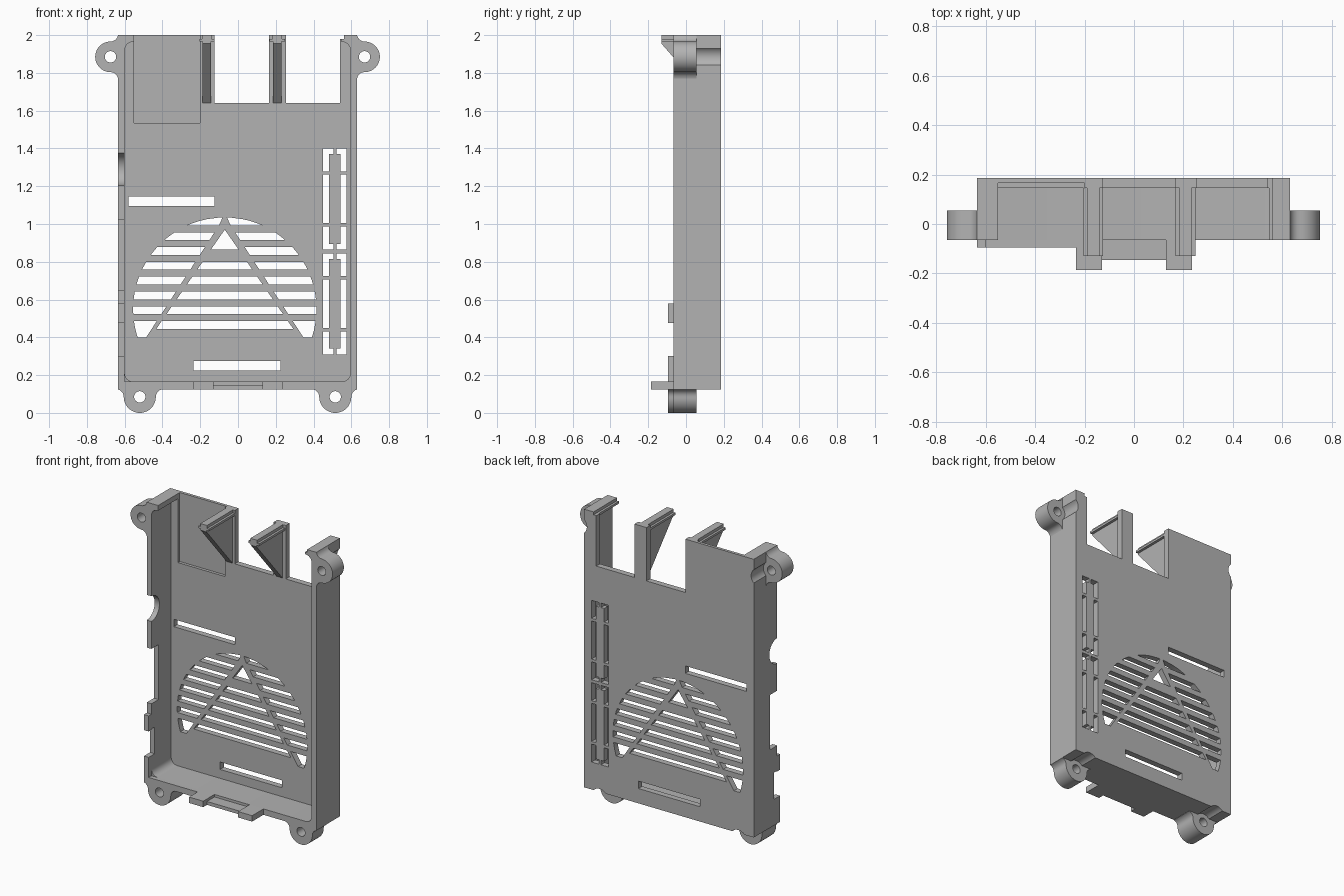
import bpy, bmesh
from math import sin, cos, pi, sqrt, atan2, radians
from mathutils import Vector

cube = bpy.data.objects.get("Cube")
if cube:
    bpy.data.objects.remove(cube, do_unlink=True)

grey = bpy.data.materials.new("matte grey")
grey.use_nodes = True
COLOUR = (0.45, 0.45, 0.45, 1)
grey.diffuse_color = COLOUR
grey.node_tree.nodes["Principled BSDF"].inputs["Base Color"].default_value = COLOUR


def prisms(name, outlines, lo, hi, axis="y"):
    """Extrude outlines: (x, z) pairs along y, or (y, z) pairs along x."""
    bm = bmesh.new()
    for outline in outlines:
        place = (lambda p: (p[0], lo, p[1])) if axis == "y" else (lambda p: (lo, *p))
        face = bm.faces.new([bm.verts.new(place(p)) for p in outline])
        moved = bmesh.ops.extrude_face_region(bm, geom=[face])["geom"]
        shift = Vector((0, hi - lo, 0) if axis == "y" else (hi - lo, 0, 0))
        bmesh.ops.translate(bm, vec=shift,
                            verts=[v for v in moved if isinstance(v, bmesh.types.BMVert)])
    bmesh.ops.recalc_face_normals(bm, faces=bm.faces)
    mesh = bpy.data.meshes.new(name)
    bm.to_mesh(mesh)
    bm.free()
    mesh.materials.append(grey)
    obj = bpy.data.objects.new(name, mesh)
    bpy.context.collection.objects.link(obj)
    return obj


def rect(x0, x1, z0, z1):
    return [(x0, z0), (x1, z0), (x1, z1), (x0, z1)]


def circle(x, z, r, n=32):
    return [(x + r * cos(2 * pi * i / n), z + r * sin(2 * pi * i / n)) for i in range(n)]


def box(name, x0, x1, y0, y1, z0, z1):
    return prisms(name, [rect(x0, x1, z0, z1)], y0, y1)


def cut(target, cutter):
    mod = target.modifiers.new("cut", "BOOLEAN")
    mod.operation, mod.solver, mod.object = "DIFFERENCE", "EXACT", cutter
    bpy.context.view_layer.objects.active = target
    bpy.ops.object.modifier_apply(modifier=mod.name)
    bpy.data.objects.remove(cutter, do_unlink=True)


# Tray: solid block hollowed by a cavity with rounded corners
L, R, FRONT, FLOOR, BACK = -0.635, 0.63, -0.065, 0.145, 0.185
BASE, TOP = 0.125, 2.0
shell = box("case_shell", L, R, FRONT, BACK, BASE, TOP)
rad = 0.045
cavity = []
for k, (x, z) in enumerate(rect(-0.6 + rad, 0.595 - rad, 0.165 + rad, 1.965 - rad)):
    for i in range(7):
        a = pi + k * pi / 2 + i * pi / 12
        cavity.append((x + rad * cos(a), z + rad * sin(a)))
cut(shell, prisms("cutter", [cavity], -0.3, FLOOR))

# Top edge: card recess, opened rim and two socket openings
cut(shell, box("cutter", -0.55, -0.2, -0.3, 0.165, 1.535, 2.1))
cut(shell, box("cutter", -0.21, 0.545, -0.3, FLOOR, 1.9, 2.1))
for x0, x1 in ((-0.125, 0.165), (0.255, 0.54)):
    cut(shell, box("cutter", x0, x1, -0.3, 0.3, 1.64, 2.1))
cut(shell, box("cutter", 0.5, 0.56, -0.3, 0.3, 1.98, 2.1))

# Port notches along one side wall
cut(shell, prisms("cutter", [circle(FRONT, 1.29, 0.085)], -0.7, -0.59, "x"))
for z0, z1, depth in ((0.65, 1.02, 0.01), (0.3, 0.48, -0.03)):
    cut(shell, box("cutter", -0.7, -0.59, -0.3, depth, z0, z1))

# Long slots and framed pin-header slots in the floor
cells = [rect(-0.58, -0.125, 1.095, 1.145), rect(-0.235, 0.225, 0.225, 0.275)]
for z0, z1 in ((0.31, 0.845), (0.865, 1.4)):
    zb, zt = z0 + 0.13, z1 - 0.13
    for s in (-1, 1):
        def col(a, b, c, d):
            xs = sorted((0.5125 + s * a, 0.5125 + s * b))
            return rect(*xs, c, d)
        cells.append(col(0.031, 0.0625, zb + 0.009, zt - 0.009))
        for edge, joint, way in ((z0, zb - 0.009, 1), (z1, zt + 0.009, -1)):
            inner = edge + way * 0.03
            pts = [(0.008, edge), (0.0625, edge), (0.0625, joint),
                   (0.031, joint), (0.031, inner), (0.008, inner)]
            cells.append([(0.5125 + s * u, v) for u, v in pts])

# Round fan grille: slots split by two slanting ribs
CX, CZ, CR = -0.07, 0.55, 0.485


def inner_half(z):
    return 0.69 * (0.97 - z)


def outer_half(z):
    return max(0.65 * (1.04 - z), 0.012)


def rim(z):
    return sqrt(max(CR ** 2 - (z - CZ) ** 2, 0))


for k in range(8):
    z0 = 0.445 + 0.0783 * k
    z1 = min(z0 + 0.041, CZ + CR - 0.0005)
    if k < 5:
        a, b = inner_half(z0), inner_half(z1)
        cells.append([(CX - a, z0), (CX + a, z0), (CX + b, z1), (CX - b, z1)])
    low = 0.4 if k == 0 else z0
    steps = [low + (z1 - low) * i / 5 for i in range(6)]
    for s in (-1, 1):
        side = [(CX + s * rim(z), z) for z in steps]
        side += [(CX + s * outer_half(z), z) for z in (z1, low)]
        cells.append(side)
cells.append([(CX - 0.073, 0.865), (CX + 0.073, 0.865), (CX, 0.97)])
cut(shell, prisms("cutter", cells, 0.05, 0.3))

# Screw ears: centre, outward direction, radius, fillet, front depth
ears = {
    "lower_right_ear": (-0.52, BASE, (0, -1), 0.085, -0.095),
    "lower_left_ear": (0.515, BASE, (0, -1), 0.085, FRONT),
    "upper_right_ear": (L, 1.885, (-1, 0), 0.081, FRONT),
    "upper_left_ear": (R, 1.885, (1, 0), 0.081, FRONT),
}
REACH, FIL = 0.04, 0.04
for name, (x, z, (dx, dz), r, front) in ears.items():
    half = sqrt((r + FIL) ** 2 - (FIL - REACH) ** 2)
    turn = atan2(FIL - REACH, half)
    pts = []
    for i in range(7):                       # concave fillet up from the wall
        a = -pi / 2 - i * (pi / 2 - turn) / 6
        pts.append((FIL + FIL * sin(a), half + FIL * cos(a)))
    for i in range(1, 25):                   # round end
        a = turn + i * (pi - 2 * turn) / 24
        pts.append((REACH + r * sin(a), r * cos(a)))
    pts += [(u, -v) for u, v in reversed(pts[:6])]
    lim = 0.115
    pts = [(u, max(-lim, min(lim, v))) for u, v in pts]
    world = [(x + dx * u - dz * v, z + dz * u + dx * v) for u, v in pts]
    ear = prisms(name, [world], front, 0.055)
    cx, cz = x + dx * REACH, z + dz * REACH
    cut(ear, prisms("cutter", [circle(cx, cz, 0.03)], -0.3, 0.3))
    # Screw-head clearance in the wall behind the ear
    cut(shell, prisms("cutter", [circle(cx, cz, 0.06)], 0.055, 0.3))

# Raised lips around the lower corner
box("lower_side_lip", L, -0.6, -0.095, FRONT, BASE, 0.3)
box("upper_side_lip", L, -0.6, -0.095, FRONT, 0.475, 0.58)
box("bottom_lip", -0.6, -0.235, -0.095, FRONT, BASE, 0.165)

# Bottom latch with two teeth
box("latch_bridge", -0.13, 0.13, -0.145, FRONT, BASE, 0.148)
for name, s in (("right_latch_tooth", -1), ("left_latch_tooth", 1)):
    box(name, *sorted((s * 0.13, s * 0.235)), -0.185, FRONT, BASE, 0.165)

# Triangular prongs with stepped caps
for name, x in (("right_prong", -0.165), ("left_prong", 0.208)):
    web = [(FLOOR, 1.64), (FLOOR, 1.965), (-0.13, 1.965), (-0.13, 1.955)]
    prisms(name + "_web", [web], x - 0.022, x + 0.022, "x")
    w, t, z = 0.04, 0.025, 1.98
    cap = [(x - w, 1.965), (x + w, 1.965), (x + w, z), (x + t, z),
           (x + t, TOP), (x - t, TOP), (x - t, z), (x - w, z)]
    prisms(name + "_cap", [cap], -0.13, FLOOR)

# Smooth the rounded surfaces, keep edges crisp
bpy.ops.object.select_all(action="DESELECT")
for obj in bpy.context.scene.objects:
    if obj.type == "MESH" and grey.name in obj.data.materials:
        obj.select_set(True)
        bpy.context.view_layer.objects.active = obj
bpy.ops.object.shade_smooth_by_angle(angle=radians(30))
